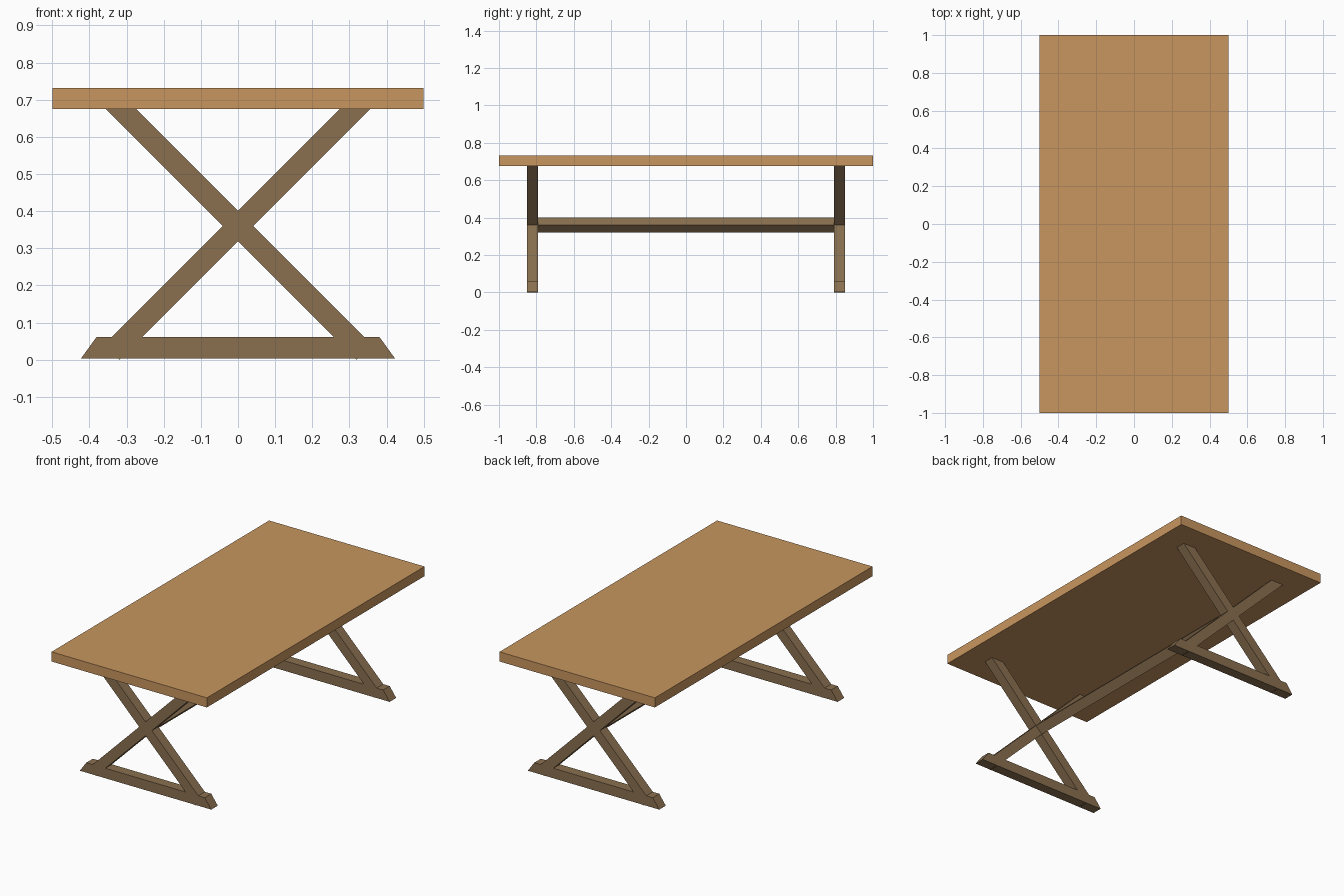
import bpy, bmesh, math

if "Cube" in bpy.data.objects:
    bpy.data.objects.remove(bpy.data.objects["Cube"])


def material(name, rgb):
    m = bpy.data.materials.new(name)
    m.diffuse_color = (*rgb, 1)
    m.use_nodes = True
    m.node_tree.nodes["Principled BSDF"].inputs["Base Color"].default_value = m.diffuse_color
    return m


light_wood = material("light wood", (0.578, 0.305, 0.114))
dark_wood = material("dark wood", (0.254, 0.162, 0.080))


def prism(name, profile, y0, y1, mat):
    """Extrude an (x, z) profile along y."""
    bm = bmesh.new()
    face = bm.faces.new([bm.verts.new((x, y0, z)) for x, z in profile])
    ext = bmesh.ops.extrude_face_region(bm, geom=[face])
    verts = [v for v in ext["geom"] if isinstance(v, bmesh.types.BMVert)]
    bmesh.ops.translate(bm, verts=verts, vec=(0, y1 - y0, 0))
    bmesh.ops.recalc_face_normals(bm, faces=bm.faces)
    mesh = bpy.data.meshes.new(name)
    bm.to_mesh(mesh)
    bm.free()
    mesh.materials.append(mat)
    obj = bpy.data.objects.new(name, mesh)
    bpy.context.collection.objects.link(obj)
    return obj


def tilted_bar(half_len, half_w, angle, cz):
    """Rectangle profile turned by angle about (0, cz)."""
    c, s = math.cos(angle), math.sin(angle)
    corners = [(-half_len, -half_w), (half_len, -half_w),
               (half_len, half_w), (-half_len, half_w)]
    return [(u * c - v * s, cz + u * s + v * c) for u, v in corners]


MID_Z = 0.36      # height where the legs cross
HALF_W = 0.0288   # half thickness of the beams

# Tabletop
prism("tabletop", [(-0.5, 0.675), (0.5, 0.675), (0.5, 0.731), (-0.5, 0.731)],
      -1, 1, light_wood)

# Crossed legs and foot at each end
for end, y0, y1 in (("front", -0.85, -0.79), ("back", 0.79, 0.85)):
    for side, sign in (("rising", 1), ("falling", -1)):
        prism(f"{end}_{side}_leg",
              tilted_bar(0.4803, HALF_W, sign * math.pi / 4, MID_Z),
              y0, y1, dark_wood)
    prism(f"{end}_foot",
          [(-0.423, 0.003), (0.423, 0.003), (0.381, 0.061), (-0.381, 0.061)],
          y0, y1, dark_wood)

# Diamond-section stretcher joining the two crossings
prism("stretcher", tilted_bar(HALF_W, HALF_W, math.pi / 4, MID_Z),
      -0.79, 0.79, dark_wood)
